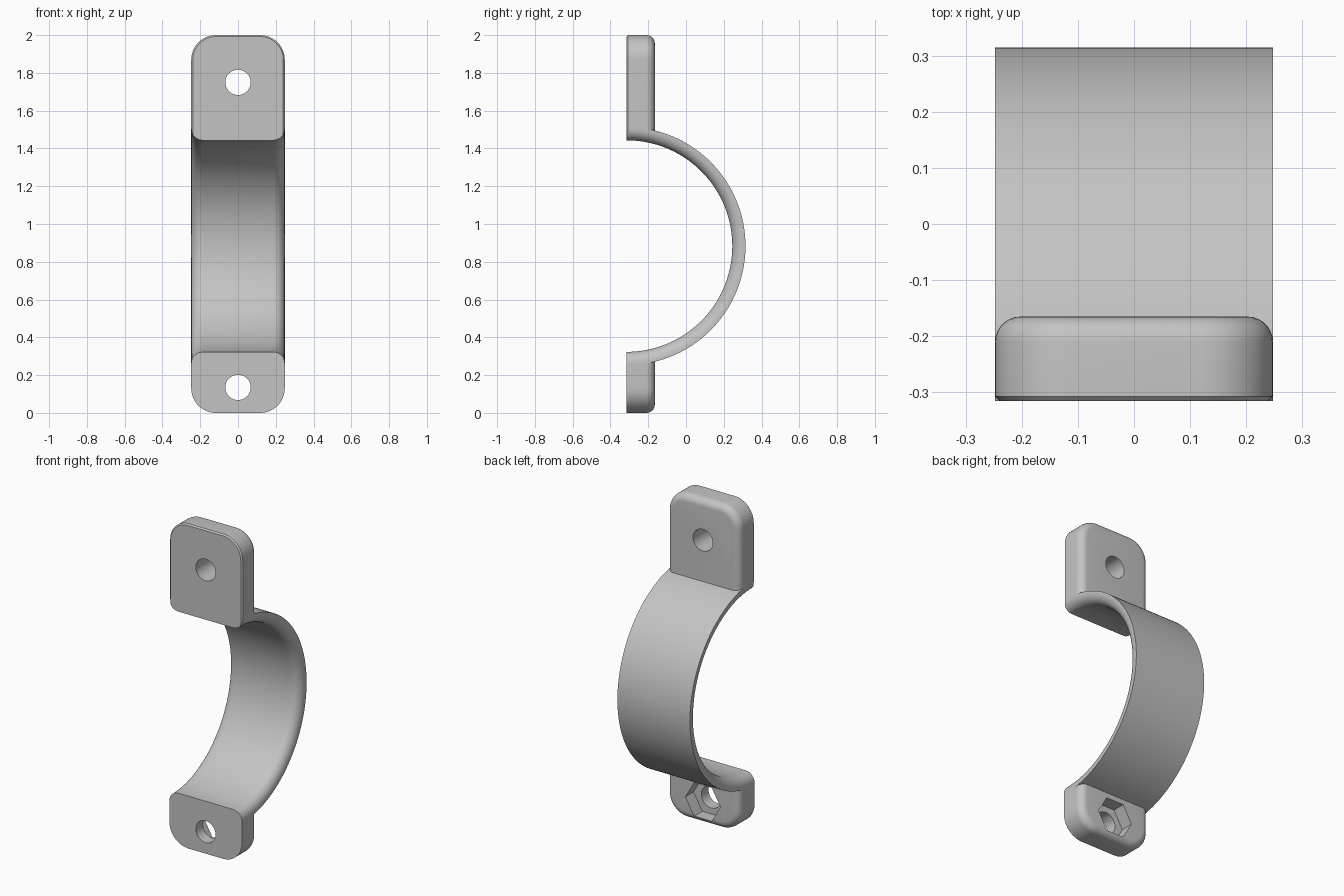
import bpy, bmesh, math
from mathutils import Matrix, Vector

if "Cube" in bpy.data.objects:
    bpy.data.objects.remove(bpy.data.objects["Cube"])

HALF_W = 0.2475              # half width of strap and pads
FRONT, PAD_BACK = -0.315, -0.165
AXIS_Z = 0.883               # height of the strap's axis
R_IN, R_OUT = 0.56, 0.63
FILLET = 0.06                # rounding of the strap's inner edges

grey = bpy.data.materials.new("Light Grey")
grey.use_nodes = True
grey.diffuse_color = (0.55, 0.55, 0.55, 1)
grey.node_tree.nodes["Principled BSDF"].inputs["Base Color"].default_value = (0.55, 0.55, 0.55, 1)


def make_object(name, bm):
    bmesh.ops.recalc_face_normals(bm, faces=bm.faces[:])
    mesh = bpy.data.meshes.new(name)
    bm.to_mesh(mesh)
    bm.free()
    mesh.materials.append(grey)
    obj = bpy.data.objects.new(name, mesh)
    bpy.context.collection.objects.link(obj)
    return obj


def prism(points, direction):
    """Solid made by extruding a closed outline."""
    bm = bmesh.new()
    face = bm.faces.new([bm.verts.new(p) for p in points])
    new = bmesh.ops.extrude_face_region(bm, geom=[face], use_keep_orig=True)["geom"]
    bmesh.ops.translate(bm, vec=direction,
                        verts=[v for v in new if isinstance(v, bmesh.types.BMVert)])
    return bm


def combine(target, tool, operation):
    bpy.context.view_layer.objects.active = target
    mod = target.modifiers.new(operation.title(), 'BOOLEAN')
    mod.operation, mod.solver, mod.object = operation, 'EXACT', tool
    bpy.ops.object.modifier_apply(modifier=mod.name)
    bpy.data.objects.remove(tool)


def pad(name, z_end, z_root, corner, chamfer):
    """Mounting pad with two rounded outer corners and a filleted back edge."""
    s = 1 if z_end > z_root else -1
    outline = [(-HALF_W, FRONT, z_root), (HALF_W, FRONT, z_root)]
    for side in (0, 90):
        for i in range(13):
            a = math.radians(side + i * 7.5)
            cx = (HALF_W - corner) * (1 if side == 0 else -1)
            outline.append((cx + corner * math.cos(a), FRONT,
                            z_end + s * corner * (math.sin(a) - 1)))
    bm = prism(outline, (0, PAD_BACK - FRONT, 0))
    for y, size, steps in ((PAD_BACK, 0.045, 7), (FRONT, chamfer, 1)):
        if size:
            rim = [e for e in bm.edges if all(abs(v.co.y - y) < 1e-5 for v in e.verts)]
            bmesh.ops.bevel(bm, geom=rim, offset=size, segments=steps,
                            profile=0.5, affect='EDGES')
    return make_object(name, bm)


def drill(name, z, radius, sides, y_from, y_to):
    """Cutter running along y, with a vertex pointing to +x."""
    points = [(radius * math.cos(math.tau * i / sides), y_from,
               z + radius * math.sin(math.tau * i / sides)) for i in range(sides)]
    return make_object(name, prism(points, (0, y_to - y_from, 0)))


# Strap: half disc, later hollowed out
arc = [math.pi * (i / 96 - 0.5) for i in range(97)]
half_disc = [(-HALF_W, FRONT + max(R_OUT * math.cos(a), 0.01), AXIS_Z + R_OUT * math.sin(a))
             for a in arc]
clamp = make_object("pipe_clamp", prism(half_disc, (2 * HALF_W, 0, 0)))

# Mounting pads
combine(clamp, pad("upper_pad", 2.0, 1.3, 0.13, 0.008), 'UNION')
combine(clamp, pad("lower_pad", 0.0, 0.46, 0.13, 0), 'UNION')

# Bore with flared ends, leaving rounded inner edges
half = [(HALF_W - FILLET + FILLET * math.sin(t), R_IN + FILLET * (1 - math.cos(t)))
        for t in (math.radians(i * 11.25) for i in range(9))]
half.append((0.3, R_IN + FILLET))
profile = [(-x, r) for x, r in reversed(half)] + half
bm = bmesh.new()
axis = Vector((0, FRONT, AXIS_Z))
rings = []
for i in range(192):
    turn = Matrix.Rotation(math.tau * i / 192, 3, 'X')
    rings.append([bm.verts.new(axis + turn @ Vector((x, 0, r))) for x, r in profile])
for i, ring in enumerate(rings):
    following = rings[(i + 1) % len(rings)]
    for j in range(len(ring) - 1):
        bm.faces.new((ring[j], ring[j + 1], following[j + 1], following[j]))
for end in (0, -1):
    bm.faces.new([ring[end] for ring in rings])
combine(clamp, make_object("bore", bm), 'DIFFERENCE')

# Bolt holes and the nut pocket in the lower pad
for z in (1.75, 0.135):
    combine(clamp, drill("bolt_hole", z, 0.067, 48, -0.5, 0.0), 'DIFFERENCE')
combine(clamp, drill("nut_pocket", 0.135, 0.12, 6, -0.245, 0.0), 'DIFFERENCE')

# Smooth curves, sharp edges
bpy.ops.object.select_all(action='DESELECT')
clamp.select_set(True)
bpy.context.view_layer.objects.active = clamp
bpy.ops.object.shade_smooth_by_angle(angle=math.radians(30))
